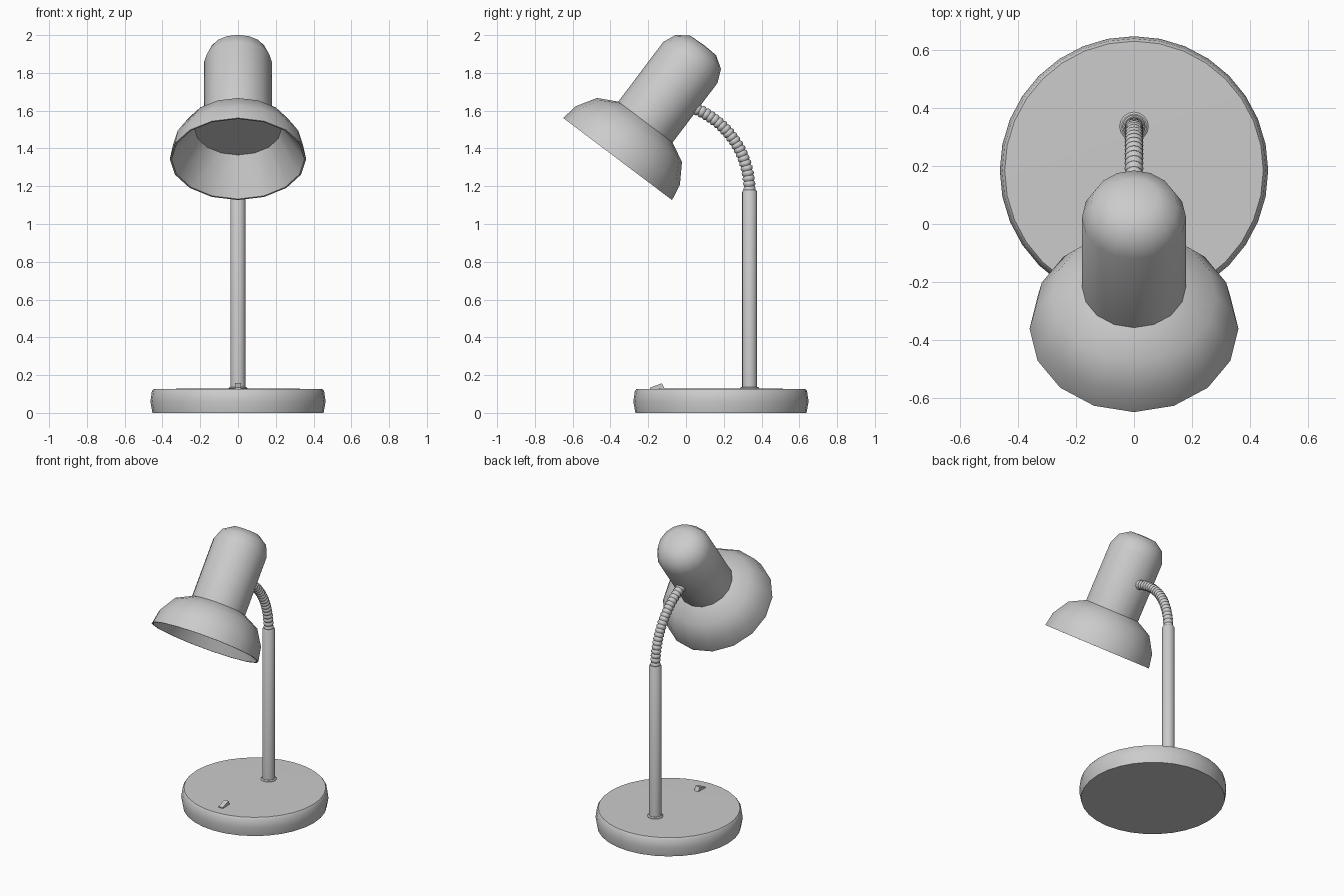
import bpy, bmesh
from math import sin, cos, pi, atan2, radians
from mathutils import Vector
from mathutils.geometry import interpolate_bezier

if "Cube" in bpy.data.objects:
    bpy.data.objects.remove(bpy.data.objects["Cube"])


def finish(bm, name, loc=(0, 0, 0), rot_x=0.0, angle=35):
    bmesh.ops.remove_doubles(bm, verts=bm.verts, dist=1e-5)
    bmesh.ops.recalc_face_normals(bm, faces=bm.faces)
    mesh = bpy.data.meshes.new(name)
    bm.to_mesh(mesh)
    bm.free()
    ob = bpy.data.objects.new(name, mesh)
    bpy.context.collection.objects.link(ob)
    ob.location = loc
    ob.rotation_euler.x = rot_x
    bpy.ops.object.select_all(action='DESELECT')
    ob.select_set(True)
    bpy.context.view_layer.objects.active = ob
    bpy.ops.object.shade_smooth_by_angle(angle=radians(angle))
    return ob


def skin(bm, rings):
    """Bridge consecutive rings of equal vertex count with quads."""
    n = len(rings[0])
    for a, b in zip(rings, rings[1:]):
        for i in range(n):
            j = (i + 1) % n
            bm.faces.new((a[i], a[j], b[j], b[i]))


def lathe(name, profile, sides, **kw):
    """Revolve (radius, height) points about local z."""
    bm = bmesh.new()
    rings = [[bm.verts.new((r * cos(2 * pi * i / sides), r * sin(2 * pi * i / sides), z))
              for i in range(sides)] for r, z in profile]
    skin(bm, rings)
    return finish(bm, name, **kw)


# Round base with slightly bulging side
lathe("base", [(0, 0), (.453, 0), (.464, .06), (.456, .115), (.447, .127), (0, .13)],
      32, loc=(0, .185, 0))

# Upright pole and the small collar where it meets the base
lathe("pole", [(0, .11), (.04, .11), (.04, 1.17), (.034, 1.18), (0, 1.18)],
      16, loc=(0, .337, 0))
lathe("pole_collar", [(0, .11), (.05, .11), (.05, .132), (.043, .138), (0, .138)],
      16, loc=(0, .337, 0))

# Ribbed flexible neck swept along a curve
steps, sides = 65, 12
path = interpolate_bezier(Vector((0, .337, 1.17)), Vector((0, .335, 1.38)),
                          Vector((0, .22, 1.54)), Vector((0, .04, 1.615)), steps)
bm = bmesh.new()
rings = []
for k, p in enumerate(path):
    t = (path[min(k + 1, steps - 1)] - path[max(k - 1, 0)]).normalized()
    side = Vector((1, 0, 0))
    up = t.cross(side)
    r = .026 if k % 3 == 0 else .032
    rings.append([bm.verts.new(p + r * (cos(2 * pi * i / sides) * side + sin(2 * pi * i / sides) * up))
                  for i in range(sides)])
skin(bm, rings)
bm.faces.new(rings[0])
bm.faces.new(rings[-1])
finish(bm, "flexible_neck")

# Tilted shade: inner reflector, flared bell, cylindrical housing, rounded cap
shade_profile = [(0, .2), (.23, .2), (.352, 0), (.361, 0), (.345, .09), (.282, .192),
                 (.18, .245), (.18, .64), (.15, .71), (.085, .753), (0, .757)]
lathe("shade", shade_profile, 16, loc=(0, -.362, 1.344), rot_x=-atan2(.602, .799), angle=40)

# Wedge-shaped rocker switch on the base
bm = bmesh.new()
section = [(-.19, .12), (-.19, .134), (-.127, .157), (-.11, .12)]
rings = [[bm.verts.new((x, y, z)) for y, z in section] for x in (-.016, .016)]
skin(bm, rings)
for ring in rings:
    bm.faces.new(ring)
finish(bm, "switch", angle=20)
